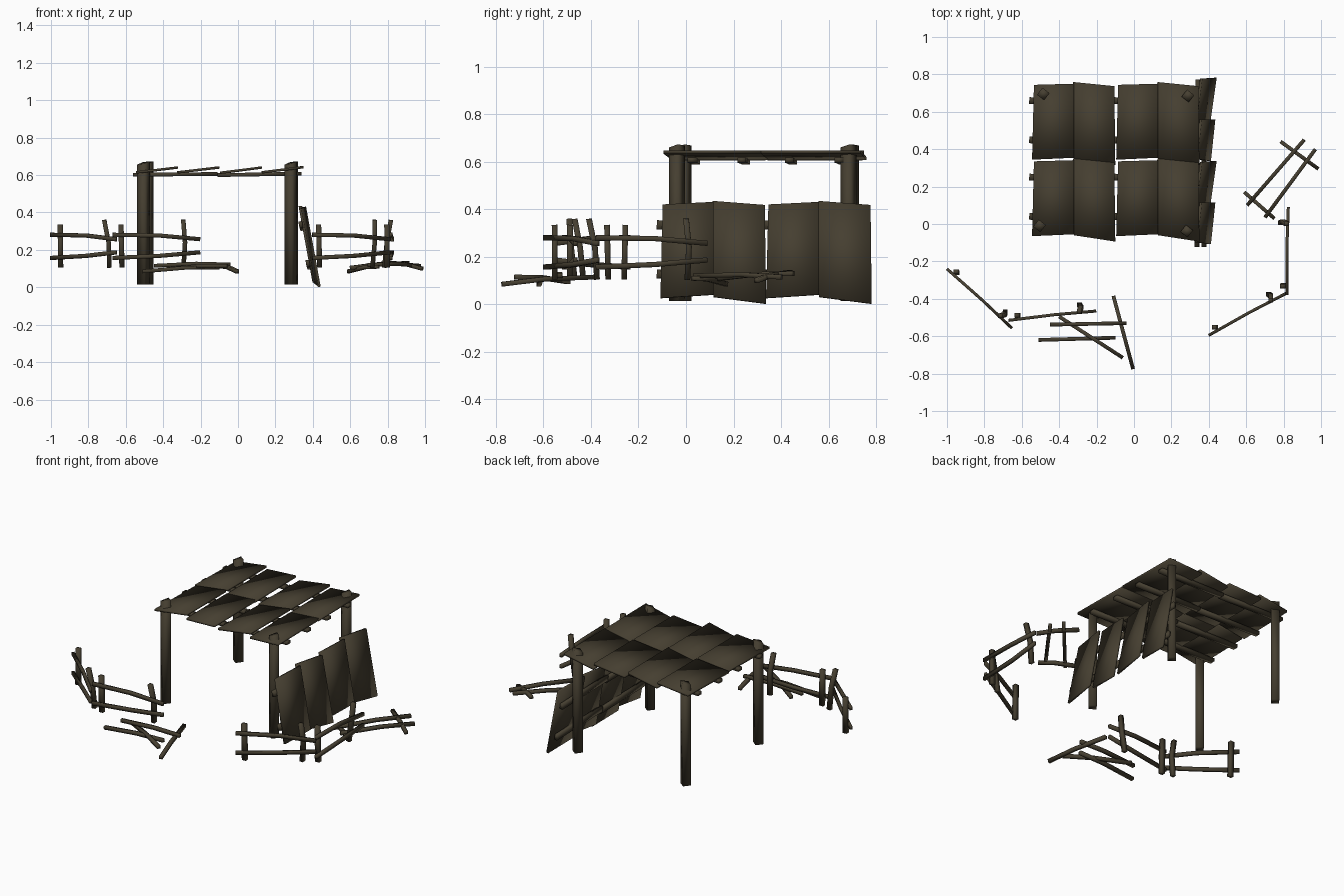
import bpy, bmesh, math
from mathutils import Vector, Matrix

if "Cube" in bpy.data.objects:
    bpy.data.objects.remove(bpy.data.objects["Cube"])


def material(name, col):
    m = bpy.data.materials.new(name)
    m.diffuse_color = (*col, 1)
    m.use_nodes = True
    m.node_tree.nodes["Principled BSDF"].inputs["Base Color"].default_value = m.diffuse_color
    return m


wood = material("weathered_wood", (0.060, 0.049, 0.030))


def finish(bm, name):
    bmesh.ops.recalc_face_normals(bm, faces=bm.faces)
    for f in bm.faces:
        f.smooth = True
    me = bpy.data.meshes.new(name)
    bm.to_mesh(me)
    bm.free()
    me.materials.append(wood)
    ob = bpy.data.objects.new(name, me)
    bpy.context.collection.objects.link(ob)
    return ob


def stick(bm, pts, w, h, spin=0.0):
    """Four-sided bar swept along points (w = sideways, h = up, half sizes)."""
    pts = [Vector(p) for p in pts]
    axis = (pts[-1] - pts[0]).normalized()
    ref = Vector((0, 0, 1)) if abs(axis.z) < 0.8 else Vector((0, 1, 0))
    side = axis.cross(ref).normalized()
    up = side.cross(axis)
    rings = []
    for p in pts:
        ring = []
        for sx, sy in ((-1, -1), (1, -1), (1, 1), (-1, 1)):
            c = Vector((sx * w, sy * h))
            c.rotate(Matrix.Rotation(spin, 2))
            ring.append(bm.verts.new(p + side * c.x + up * c.y))
        rings.append(ring)
    for a, b in zip(rings, rings[1:]):
        for i in range(4):
            bm.faces.new((a[i], a[(i + 1) % 4], b[(i + 1) % 4], b[i]))
    bm.faces.new(rings[0])
    bm.faces.new(rings[-1][::-1])


# Four corner posts with slanted tops
for name, x, y in (("front_left_post", -0.505, -0.01), ("back_left_post", -0.485, 0.695),
                   ("front_right_post", 0.282, -0.038), ("back_right_post", 0.288, 0.685)):
    bm = bmesh.new()
    r = 0.024
    stick(bm, [(x, y, 0.015), (x, y, 0.35), (x, y, 0.665)], r, r, math.radians(38))
    for v in bm.verts:
        if v.co.z > 0.6:
            v.co.z += (v.co.x - x) * 0.25 + (v.co.y - y) * 0.15
    finish(bm, name)


# Panel: two overlapping boards on two battens, seen from local +z
BOARDS = (((-0.220, -0.203), (0.003, -0.193), (0.003, 0.203), (-0.210, 0.197)),
          ((0.003, -0.198), (0.225, -0.232), (0.220, 0.190), (0.000, 0.212)))


def panel(name, mat):
    bm = bmesh.new()
    for quad in BOARDS:
        rings = []
        for dz in (0.0, 0.013):
            rings.append([bm.verts.new((x, y, dz + (0.026 if i in (1, 2) else 0.0)))
                          for i, (x, y) in enumerate(quad)])
        a, b = rings
        bm.faces.new(a[::-1])
        bm.faces.new(b)
        for i in range(4):
            bm.faces.new((a[i], a[(i + 1) % 4], b[(i + 1) % 4], b[i]))
    for y in (-0.105, 0.105):
        stick(bm, [(-0.235, y + 0.008, -0.006), (0, y, -0.004), (0.215, y - 0.008, -0.002)], 0.018, 0.010)
    bm.transform(mat)
    finish(bm, name)


# Roof made of four panels
for row, y in (("front", 0.138), ("back", 0.547)):
    for col, x in (("left", -0.325), ("right", 0.125)):
        panel(f"roof_panel_{row}_{col}",
              Matrix.Translation((x, y, 0.608)) @ Matrix.Rotation(math.radians(-0.5 if col == "right" else 0), 4, 'Y'))

# Fallen wall leaning against the right-hand posts
up = Vector((-0.075, 0, 0.41)).normalized()
along = Vector((0, 1, 0))
for name, y in (("front", 0.112), ("back", 0.557)):
    m = Matrix((along, up, along.cross(up))).transposed().to_4x4()
    m.translation = (0.362, y, 0.225)
    panel(f"leaning_wall_panel_{name}", m)


# Broken fence sections: two bent rails and two posts
def fence(name, start, end):
    bm = bmesh.new()
    s, e = Vector((*start, 0)), Vector((*end, 0))
    d = (e - s).normalized()
    n = Vector((-d.y, d.x, 0))

    def at(t, off, z):
        return s + d * t + n * off + Vector((0, 0, z))
    stick(bm, [at(0, 0, 0.281), at(0.25, 0.004, 0.277), at(0.47, 0, 0.257)], 0.008, 0.011)
    stick(bm, [at(0, 0, 0.157), at(0.25, 0.004, 0.168), at(0.47, 0, 0.187)], 0.008, 0.011)
    stick(bm, [at(0.052, 0.020, 0.105), at(0.047, 0.022, 0.335)], 0.014, 0.012)
    stick(bm, [at(0.385, 0.042, 0.105), at(0.392, 0.028, 0.24), at(0.380, 0.006, 0.360)], 0.012, 0.012)
    finish(bm, name)


fence("fence_far_left", (-1.0, -0.24), (-0.655, -0.555))
fence("fence_front_left", (-0.67, -0.515), (-0.20, -0.465))
fence("fence_front_right", (0.40, -0.595), (0.815, -0.37))
fence("fence_far_right", (0.817, -0.38), (0.825, 0.09))

# Collapsed fence pieces: pairs of end points
PILES = {
    "fallen_rails_left": [((-0.45, -0.538, 0.115), (-0.04, -0.53, 0.122)),
                          ((-0.51, -0.62, 0.085), (-0.10, -0.608, 0.105)),
                          ((-0.40, -0.495, 0.095), (-0.06, -0.715, 0.115)),
                          ((-0.11, -0.385, 0.115), (-0.005, -0.775, 0.085))],
    "fallen_fence_right": [((0.605, 0.10, 0.105), (0.91, 0.45, 0.130)),
                           ((0.70, 0.035, 0.120), (0.97, 0.40, 0.115)),
                           ((0.59, 0.17, 0.085), (0.75, 0.03, 0.110)),
                           ((0.785, 0.44, 0.135), (0.985, 0.295, 0.100))]}
for name, bars in PILES.items():
    bm = bmesh.new()
    for a, b in bars:
        a, b = Vector(a), Vector(b)
        stick(bm, [a, a.lerp(b, 0.55) + Vector((0, 0, 0.008)), b], 0.010, 0.010)
    finish(bm, name)
